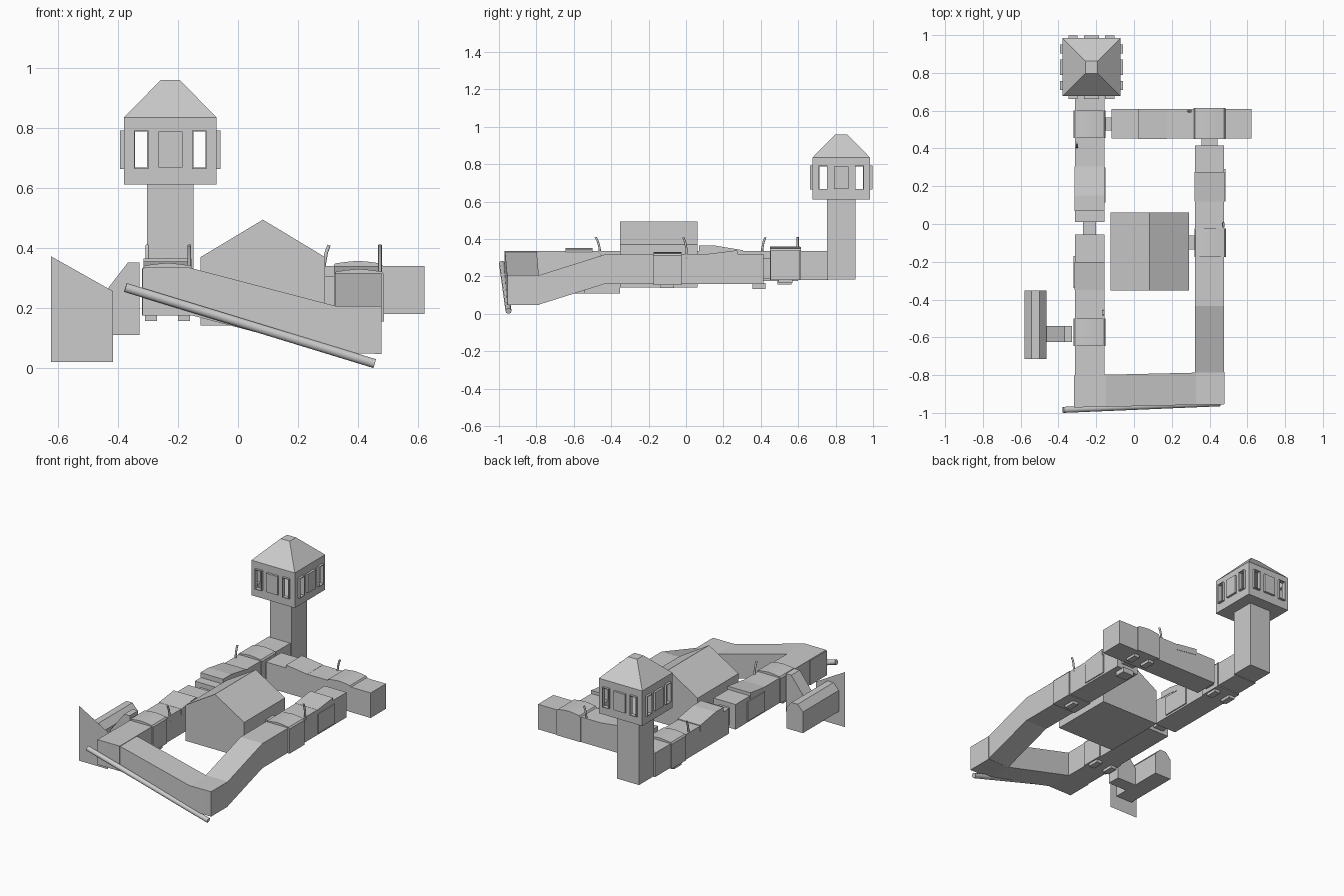
import bpy, math
from mathutils import Matrix, Vector

if "Cube" in bpy.data.objects:
    bpy.data.objects.remove(bpy.data.objects["Cube"], do_unlink=True)

GREY = bpy.data.materials.new("light grey")
GREY.use_nodes = True
GREY.diffuse_color = (0.6, 0.6, 0.6, 1)
GREY.node_tree.nodes["Principled BSDF"].inputs["Base Color"].default_value = (0.6, 0.6, 0.6, 1)


def add_mesh(name, verts, faces):
    me = bpy.data.meshes.new(name)
    me.from_pydata(verts, [], faces)
    me.materials.append(GREY)
    ob = bpy.data.objects.new(name, me)
    bpy.context.collection.objects.link(ob)
    return ob


def loft(name, rings):
    """Skin between matching rings and cap both ends."""
    n = len(rings[0])
    faces = [tuple(range(n))[::-1], tuple(range(n * (len(rings) - 1), n * len(rings)))]
    for r in range(len(rings) - 1):
        for i in range(n):
            j = (i + 1) % n
            faces.append((r * n + i, r * n + j, r * n + n + j, r * n + n + i))
    return add_mesh(name, [p for ring in rings for p in ring], faces)


def box(name, x, y, z):
    ring = lambda h: [(x[0], y[0], h), (x[1], y[0], h), (x[1], y[1], h), (x[0], y[1], h)]
    return loft(name, [ring(z[0]), ring(z[1])])


def prism(name, profile, y):
    """Extrude an (x, z) profile along y."""
    return loft(name, [[(px, yy, pz) for px, pz in profile] for yy in (y[1], y[0])])


def tube(name, axis, stations, w, h, arched=False):
    """Corridor through stations (along, across, floor), with a flat or arched roof."""
    k, e = w / 2, min(0.015, h / 3)
    profile = [(-k, 0), (k, 0), (k, h), (-k, h)]
    if arched:
        profile = [(-k, 0), (k, 0), (k, h - e), (k - e / 2, h - e / 3), (k / 2, h),
                   (0, h + 0.004), (-k / 2, h), (-k + e / 2, h - e / 3), (-k, h - e)]
    rings = []
    for a, c, z in stations:
        if axis == 'x':
            rings.append([(a, c + u, z + v) for u, v in profile])
        else:
            rings.append([(c - u, a, z + v) for u, v in profile])
    ob = loft(name, rings)
    if arched:
        bpy.ops.object.select_all(action='DESELECT')
        ob.select_set(True)
        bpy.context.view_layer.objects.active = ob
        bpy.ops.object.shade_smooth_by_angle(angle=math.radians(35))
    return ob


def straight(name, axis, a, b, c, z, w=0.155, h=0.16, arched=False):
    return tube(name, axis, [(a, c, z), (b, c, z)], w, h, arched)


# Tower shaft, floor and roof
TX, TY, HALF = -0.2255, 0.83, 0.1535
FLOOR, EAVES = 0.612, 0.836
box("tower_shaft", (TX - 0.077, TX + 0.077), (TY - 0.077, TY + 0.077), (0.185, FLOOR))
box("tower_floor", (TX - HALF, TX + HALF), (TY - HALF, TY + HALF), (FLOOR, FLOOR + 0.005))


def square(half, z):
    return [(TX + sx * half, TY + sy * half, z) for sx, sy in ((-1, -1), (1, -1), (1, 1), (-1, 1))]


loft("tower_roof", [square(HALF, EAVES - 0.005), square(HALF, EAVES), square(0.032, 0.96)])

# Tower walls: one side, repeated around the centre
LOW, HIGH, WALL = 0.668, 0.788, 0.012
for side in range(4):
    turn = Matrix.Translation((TX, TY, 0)) @ Matrix.Rotation(side * math.pi / 2, 4, 'Z')
    parts = [box("tower_sill", (-HALF, HALF), (-HALF, WALL - HALF), (FLOOR, LOW)),
             box("tower_lintel", (-HALF, HALF), (-HALF, WALL - HALF), (HIGH, EAVES))]
    for a, b in ((-HALF, -0.117), (-0.077, 0.077), (0.117, HALF)):
        parts.append(box("tower_pier", (a, b), (-HALF, WALL - HALF), (LOW, HIGH)))
    front = (-HALF - 0.014, WALL - HALF)
    parts.append(box("tower_shutter", (-0.04, 0.04), front, (LOW, HIGH)))
    for c in (-0.097, 0.097):
        for s in (-1, 1):
            edge = sorted((c + s * 0.02, c + s * 0.024))
            parts.append(box("window_jamb", edge, front, (LOW, HIGH)))
        for z in ((LOW - 0.004, LOW), (HIGH, HIGH + 0.004)):
            parts.append(box("window_rail", (c - 0.024, c + 0.024), front, z))
    for p in parts:
        p.data.transform(turn)

# Central house and its link to the right-hand corridor
prism("house", [(-0.125, 0.142), (0.29, 0.142), (0.29, 0.37), (0.083, 0.495), (-0.125, 0.37)],
      (-0.352, 0.061))
box("house_link", (0.285, 0.325), (-0.135, -0.06), (0.205, 0.305))

# Side shed, its link, and the flat screen on its end
prism("shed", [(-0.58, 0.11), (-0.463, 0.11), (-0.463, 0.245), (-0.5, 0.285), (-0.543, 0.285),
               (-0.58, 0.245)], (-0.715, -0.352))
prism("shed_link", [(-0.465, 0.11), (-0.328, 0.11), (-0.328, 0.352), (-0.367, 0.352),
                    (-0.465, 0.225)], (-0.625, -0.54))
add_mesh("shed_screen", [(x, -0.717, z) for x, z in ((-0.623, 0.021), (-0.417, 0.021),
                                                     (-0.417, 0.257), (-0.623, 0.373))],
         [(0, 1, 2, 3)])

# Corridors
LX, RX, BY = -0.235, 0.4, 0.53
LZ, RZ, BZ = 0.175, 0.16, 0.18
straight("left_corridor_front", 'y', -0.97, -0.64, LX, LZ)
straight("left_corridor_middle", 'y', -0.5, -0.055, LX, LZ)
straight("left_corridor_back", 'y', 0.01, 0.46, LX, LZ)
straight("tower_corridor", 'y', 0.59, 0.76, LX, 0.182, h=0.153)
straight("back_corridor", 'x', -0.12, 0.33, BY, BZ)
straight("end_corridor", 'x', 0.47, 0.622, BY, BZ)
straight("right_corridor", 'y', -0.03, 0.415, RX, RZ)
tube("right_ramp", 'y', [(-0.955, RX, 0.05), (-0.785, RX, 0.05), (-0.435, RX, RZ),
                         (-0.17, RX, RZ)], 0.155, 0.157)
tube("front_ramp", 'x', [(-0.318, -0.886, LZ), (-0.15, -0.883, LZ), (0.327, -0.872, 0.05),
                         (0.478, -0.869, 0.048)], 0.17, 0.157)

# Narrow necks between corridors
straight("left_neck", 'y', -0.06, 0.02, LX, 0.195, 0.07, 0.11)
straight("right_neck", 'y', 0.41, 0.46, RX, 0.19, 0.085, 0.11)
straight("back_neck", 'x', -0.16, -0.11, BY, 0.2, 0.07, 0.11)

# Larger arched joints with small feet underneath
for name, a, b, c, z, feet in (
        ("left_front_joint", -0.645, -0.5, LX, LZ, (-0.055, 0.055)),
        ("left_back_joint", 0.455, 0.6, LX, LZ, (-0.055, 0.055)),
        ("right_joint", -0.175, -0.025, RX + 0.003, 0.155, (0,)),
        ("corner_joint", 0.45, 0.615, RX, 0.182, (-0.055, 0.055))):
    straight(name, 'y', a, b, c, z, 0.168, 0.172, arched=True)
    mid = (a + b) / 2
    for f in feet:
        box(name + "_foot", (c + f - 0.02, c + f + 0.02), (mid - 0.037, mid + 0.037),
            (z - 0.018, z + 0.005))
box("right_corridor_foot", (RX - 0.04, RX + 0.04), (0.355, 0.425), (0.132, 0.165))

# Slightly tilted roof panels on the corridors: (along, height) stations
for name, axis, c, slope in (
        ("left_middle_panel", 'y', LX, ((-0.35, 0.336), (-0.2, 0.355))),
        ("left_back_panel", 'y', LX, ((0.07, 0.366), (0.15, 0.366), (0.305, 0.34))),
        ("right_panel", 'y', RX, ((0.12, 0.321), (0.275, 0.34))),
        ("back_panel", 'x', BY, ((0.025, 0.36), (0.175, 0.341)))):
    tube(name, axis, [(a, c, top - 0.04) for a, top in slope], 0.16, 0.04)

# Side doors
for name, x, a, b, z in (("left_middle_door", LX - 0.081, -0.34, -0.17, LZ),
                         ("left_back_door", LX + 0.081, 0.115, 0.3, LZ),
                         ("right_door", RX + 0.08, 0.12, 0.29, RZ)):
    box(name, (x - 0.004, x + 0.004), (a, b), (z + 0.012, z + 0.135))


# Rail along the front ramp and bent masts on the corridors
def rod(name, points, radius):
    cu = bpy.data.curves.new(name, 'CURVE')
    cu.dimensions = '3D'
    cu.bevel_depth = radius
    cu.bevel_resolution = 3
    cu.use_fill_caps = True
    sp = cu.splines.new('POLY')
    sp.points.add(len(points) - 1)
    for p, co in zip(sp.points, points):
        p.co = (*co, 1)
    cu.materials.append(GREY)
    bpy.context.collection.objects.link(bpy.data.objects.new(name, cu))


rod("front_rail", [(-0.375, -0.984, 0.269), (0.455, -0.949, 0.0155)], 0.016)
for x, y, dx, dy in ((-0.162, -0.458, 0, -0.025), (-0.302, 0.405, 0, 0.02),
                     (0.473, 0.005, 0, -0.02), (0.285, 0.597, 0.018, 0)):
    base = Vector((x, y, 0.295))
    bend = Vector((dx, dy, 0))
    rod("mast", [base, base + bend * 0.15 + Vector((0, 0, 0.055)),
                 base + bend * 0.5 + Vector((0, 0, 0.09)),
                 base + bend + Vector((0, 0, 0.115))], 0.006)
